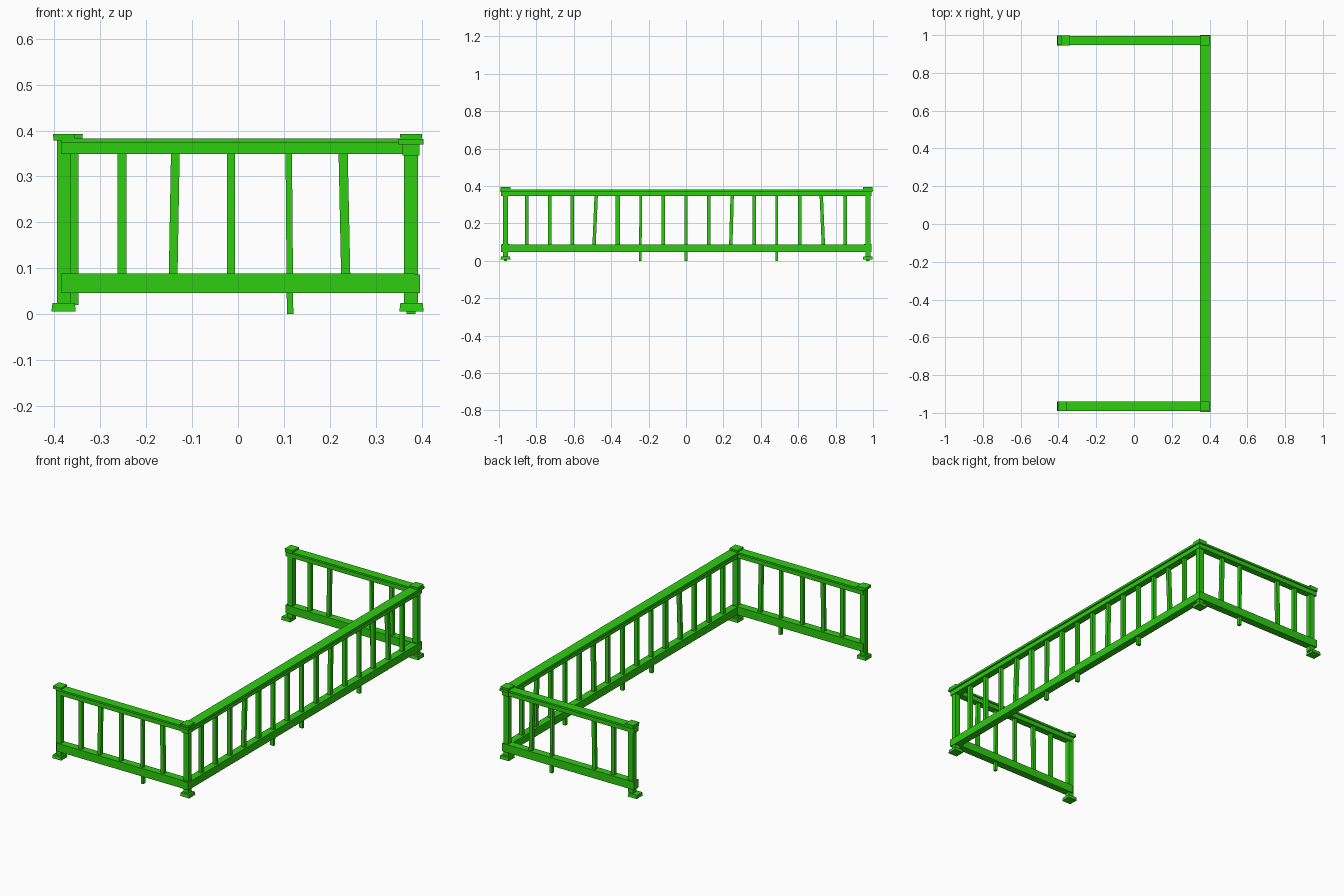
import bpy
import bmesh
from mathutils import Vector

cube = bpy.data.objects.get("Cube")
if cube:
    bpy.data.objects.remove(cube, do_unlink=True)

green = bpy.data.materials.new("green paint")
green.use_nodes = True
COLOUR = (0.027, 0.61, 0.005, 1)
green.diffuse_color = COLOUR
green.node_tree.nodes["Principled BSDF"].inputs["Base Color"].default_value = COLOUR


def block(name, x, y, z, taper=1.0, lean=(0, 0)):
    """Box from (low, high) ranges; the top can be scaled and shifted."""
    bm = bmesh.new()
    bmesh.ops.create_cube(bm, size=1)
    size = Vector((x[1] - x[0], y[1] - y[0], z[1] - z[0]))
    centre = Vector((sum(x), sum(y), sum(z))) / 2
    for v in bm.verts:
        side = 0.5 if v.co.z > 0 else -0.5
        if side > 0:
            v.co.x *= taper
            v.co.y *= taper
        v.co = v.co * size + centre + Vector((lean[0], lean[1], 0)) * side
    mesh = bpy.data.meshes.new(name)
    bm.to_mesh(mesh)
    bm.free()
    mesh.materials.append(green)
    obj = bpy.data.objects.new(name, mesh)
    bpy.context.collection.objects.link(obj)
    return obj


def around(c, width):
    return (c - width / 2, c + width / 2)


LONG_X = 0.377
ARMS = {"front": -0.965, "back": 0.972}

# Corner and end posts with caps and feet
for side, y in ARMS.items():
    end_x = -0.379 if side == "front" else -0.362
    for place, x, foot_x in (("corner", LONG_X, 0.378), ("end", end_x, -0.38)):
        label = f"{side}_{place}"
        block(label + "_post", around(x, 0.03), around(y, 0.027), (0.02, 0.384))
        block(label + "_cap", around(x, 0.046), around(y, 0.05), (0.378, 0.393), 1.04)
        block(label + "_foot", around(foot_x, 0.053), around(y, 0.052), (0.006, 0.024), 0.92)

# Arm rails
for side, y in ARMS.items():
    span = (-0.386, 0.386)
    block(side + "_bottom_rail", span, around(y, 0.04), (0.046, 0.089))
    block(side + "_top_rail", span, around(y, 0.036), (0.349, 0.375))
    block(side + "_handrail", span, around(y, 0.049), (0.373, 0.383))

# Long rails
run = (-0.988, 0.992)
block("long_bottom_rail", around(LONG_X, 0.039), run, (0.046, 0.087))
block("long_top_rail", around(LONG_X, 0.037), run, (0.346, 0.372))
block("long_handrail", around(LONG_X, 0.054), (-0.994, 1.0), (0.37, 0.382))

# Arm balusters: position, lean, width, and whether it reaches the ground
arm_balusters = [
    (-0.253, 0, 0.02, False), (-0.139, 0.005, 0.019, False),
    (-0.015, 0, 0.018, False), (0.112, -0.003, 0.014, True),
    (0.232, -0.006, 0.02, False),
]
for side, y in ARMS.items():
    for i, (x, lean, width, drops) in enumerate(arm_balusters):
        if side == "back" and i == 2:
            continue  # gap where one baluster is missing
        bottom = 0.0 if drops else 0.07
        block(f"{side}_baluster_{i + 1}", around(x, width), around(y, 0.018),
              (bottom, 0.355), lean=(lean, 0))

# Long balusters, evenly spaced, a few leaning or reaching the ground
leans = {-4: 0.012, 2: 0.008, 6: -0.012, -2: 0.004}
drops = (-2, 0, 4)
for i in range(-7, 8):
    width = 0.014 if i in drops else (0.025 if i == -3 else 0.018)
    block(f"long_baluster_{i + 8}", around(LONG_X, 0.02), around(i * 0.1215, width),
          (0.0 if i in drops else 0.07, 0.355), lean=(0, leans.get(i, 0)))
